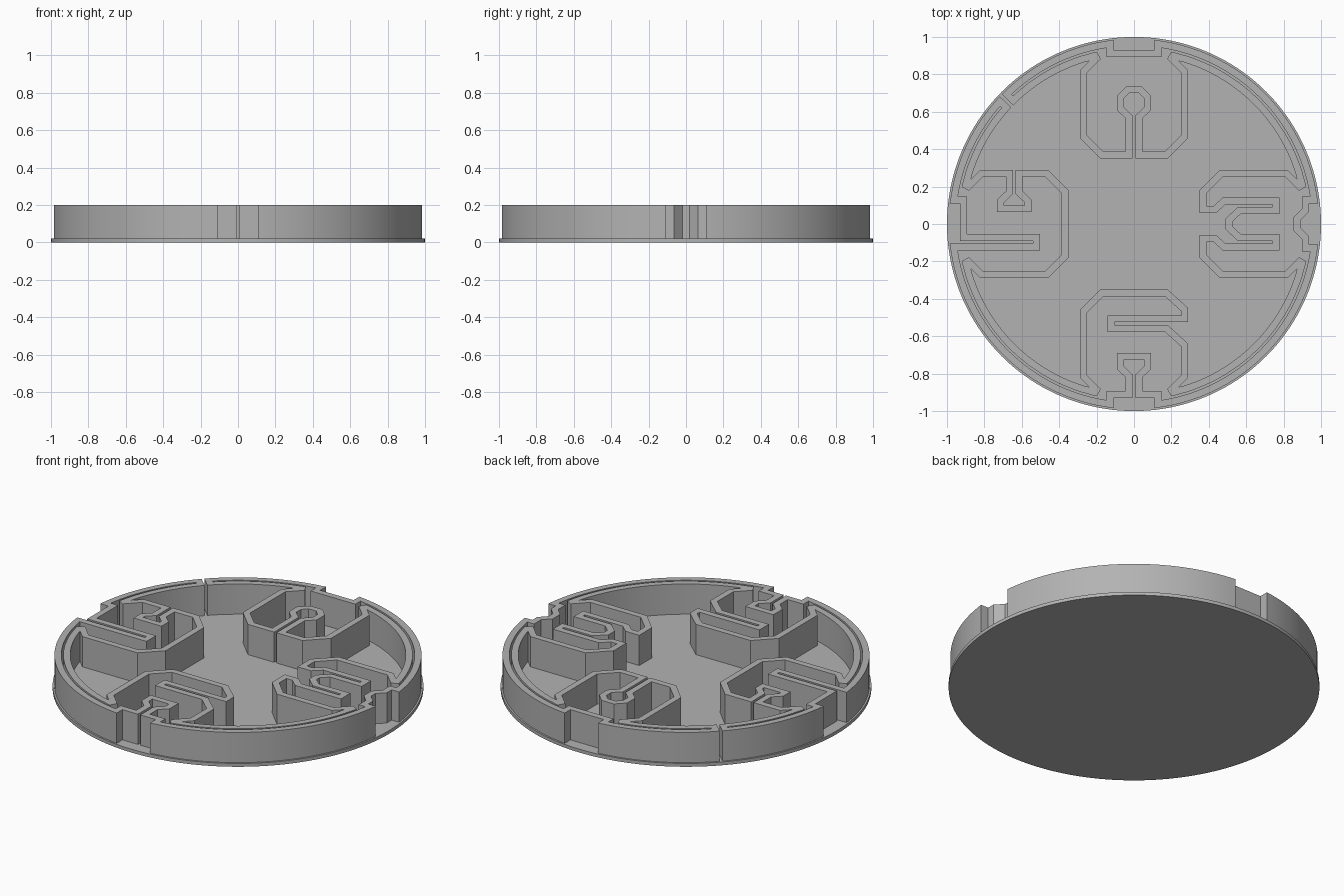
import bpy, bmesh, math
from mathutils import Vector

if "Cube" in bpy.data.objects:
    bpy.data.objects.remove(bpy.data.objects["Cube"])

FLOOR, TOP = 0.02, 0.2      # floor level and wall top
WALL = 0.037                # wall thickness
S = 0.0075                  # half width of a slit
R_OUT, R_IN = 0.99, 0.905   # radii of the wall's outer and inner runs

grey = bpy.data.materials.new("light grey")
grey.use_nodes = True
colour = (0.45, 0.45, 0.45, 1)
grey.diffuse_color = colour
grey.node_tree.nodes["Principled BSDF"].inputs["Base Color"].default_value = colour


def mirrored(half):
    """Add the mirror image of a half profile, in travel order."""
    return half + [(-u, v) for u, v in reversed(half)]


def rim(u):
    return (u, math.sqrt(R_OUT ** 2 - u ** 2))


def place(points, turn):
    """Turn local (tangent, outward) points clockwise by quarter turns."""
    for u, v in points:
        for _ in range(turn):
            u, v = v, -u
        yield Vector((u, v))


def arc(radius, start, end):
    """Points strictly between two angles."""
    n = max(2, round(abs(end - start) / math.radians(2)))
    return [radius * Vector((math.cos(a), math.sin(a)))
            for a in (start + (end - start) * i / n for i in range(1, n))]


# Outer notches, clockwise: top, right, bottom, left
notch_top = mirrored([rim(-.11), (-.11, .93)])
notch_right = mirrored([rim(-.11), (-.11, .935), (-.065, .935), (-.02, .89)])
notch_bottom = mirrored([rim(-.11), (-.11, .93), (-S, .93), (-S, .805),
                         (-.055, .76), (-.055, .727)])
notch_left = [rim(-.105), (-.105, .54), (-.09, .54), (-.09, .93), (.11, .93), rim(.11)]

# Inner pockets, counter-clockwise: left, bottom, right, top
mouth = [(.24, .872), (.29, .822)]
corner = [(.29, .46), (.18, .35)]
mouth_end = mirrored(mouth)[2:]
pocket_left = (mouth + [(.29, .64 + S), (.16, .64 + S), (.115, .695), (.1, .695),
                        (.1, .585), (.115, .585), (.16, .64 - S), (.29, .64 - S)]
               + mirrored(corner) + mouth_end)
pocket_bottom = (mouth + corner + [(-.18, .35), (-.29, .45), (-.29, .525), (.105, .525),
                                   (.105, .54), (-.18, .54), (-.29, .64)] + mouth_end)
pocket_right = mirrored(mouth + corner + [(.06, .35), (.06, .44), (.105, .49), (.105, .74),
                                          (.09, .74), (.09, .555), (.03, .49)])
pocket_top = mirrored(mouth + corner + [(S, .35), (S, .58), (.055, .625), (.055, .67),
                                        (.025, .70)])


def run(shapes, turns, radius, start, end):
    """Join shapes with arcs into one run around the ring."""
    way = 1 if end > start else -1
    path, angle = [radius * Vector((math.cos(start), math.sin(start)))], start
    for shape, turn in zip(shapes, turns):
        pts = list(place(shape, turn))
        gap = (way * (math.atan2(pts[0].y, pts[0].x) - angle)) % math.tau
        path += arc(radius, angle, angle + way * gap) + pts
        angle = math.atan2(pts[-1].y, pts[-1].x)
    gap = (way * (end - angle)) % math.tau
    path += arc(radius, angle, angle + way * gap)
    path.append(radius * Vector((math.cos(end), math.sin(end))))
    return path


split = math.radians(136)
d = S / 0.95
outline = run([notch_top, notch_right, notch_bottom, notch_left], range(4),
              R_OUT, split - d, split + d - math.tau)
outline += run([pocket_left, pocket_bottom, pocket_right, pocket_top], (3, 2, 1, 0),
               R_IN, split + d, split - d + math.tau)


def offset_points(a, p, b):
    """Offset a corner to the right; very sharp corners get a blunt end."""
    e1, e2 = (p - a).normalized(), (b - p).normalized()
    n1, n2 = Vector((e1.y, -e1.x)), Vector((e2.y, -e2.x))
    if e1.dot(e2) < -0.5:
        return [p + n1 * WALL + e1 * WALL * 1.4, p + n2 * WALL - e2 * WALL * 1.4]
    return [p + (n1 + n2) * WALL / (1 + n1.dot(n2))]


def finish(bm, name):
    bmesh.ops.recalc_face_normals(bm, faces=bm.faces[:])
    mesh = bpy.data.meshes.new(name)
    bm.to_mesh(mesh)
    bm.free()
    mesh.materials.append(grey)
    ob = bpy.data.objects.new(name, mesh)
    bpy.context.collection.objects.link(ob)
    bpy.ops.object.select_all(action='DESELECT')
    ob.select_set(True)
    bpy.context.view_layer.objects.active = ob
    bpy.ops.object.shade_smooth_by_angle(angle=math.radians(20))


# Folded wall: a strip between the outline and its offset, raised to full height
bm = bmesh.new()
count = len(outline)
edge = [bm.verts.new((p.x, p.y, FLOOR - 0.005)) for p in outline]
inner = [[bm.verts.new((q.x, q.y, FLOOR - 0.005))
          for q in offset_points(outline[i - 1], p, outline[(i + 1) % count])]
         for i, p in enumerate(outline)]
for i in range(count):
    j = (i + 1) % count
    bm.faces.new((edge[i], edge[j], inner[j][0], inner[i][-1]))
    if len(inner[i]) == 2:
        bm.faces.new((edge[i], inner[i][1], inner[i][0]))
bmesh.ops.recalc_face_normals(bm, faces=bm.faces[:])
raised = bmesh.ops.extrude_face_region(bm, geom=bm.faces[:], use_keep_orig=True)
bmesh.ops.translate(bm, vec=(0, 0, TOP - FLOOR + 0.005),
                    verts=[g for g in raised["geom"] if isinstance(g, bmesh.types.BMVert)])
finish(bm, "folded_wall")

# Base disc
bm = bmesh.new()
bmesh.ops.create_cone(bm, cap_ends=True, segments=160, radius1=1, radius2=1, depth=FLOOR)
bmesh.ops.translate(bm, vec=(0, 0, FLOOR / 2), verts=bm.verts[:])
finish(bm, "base_disc")
